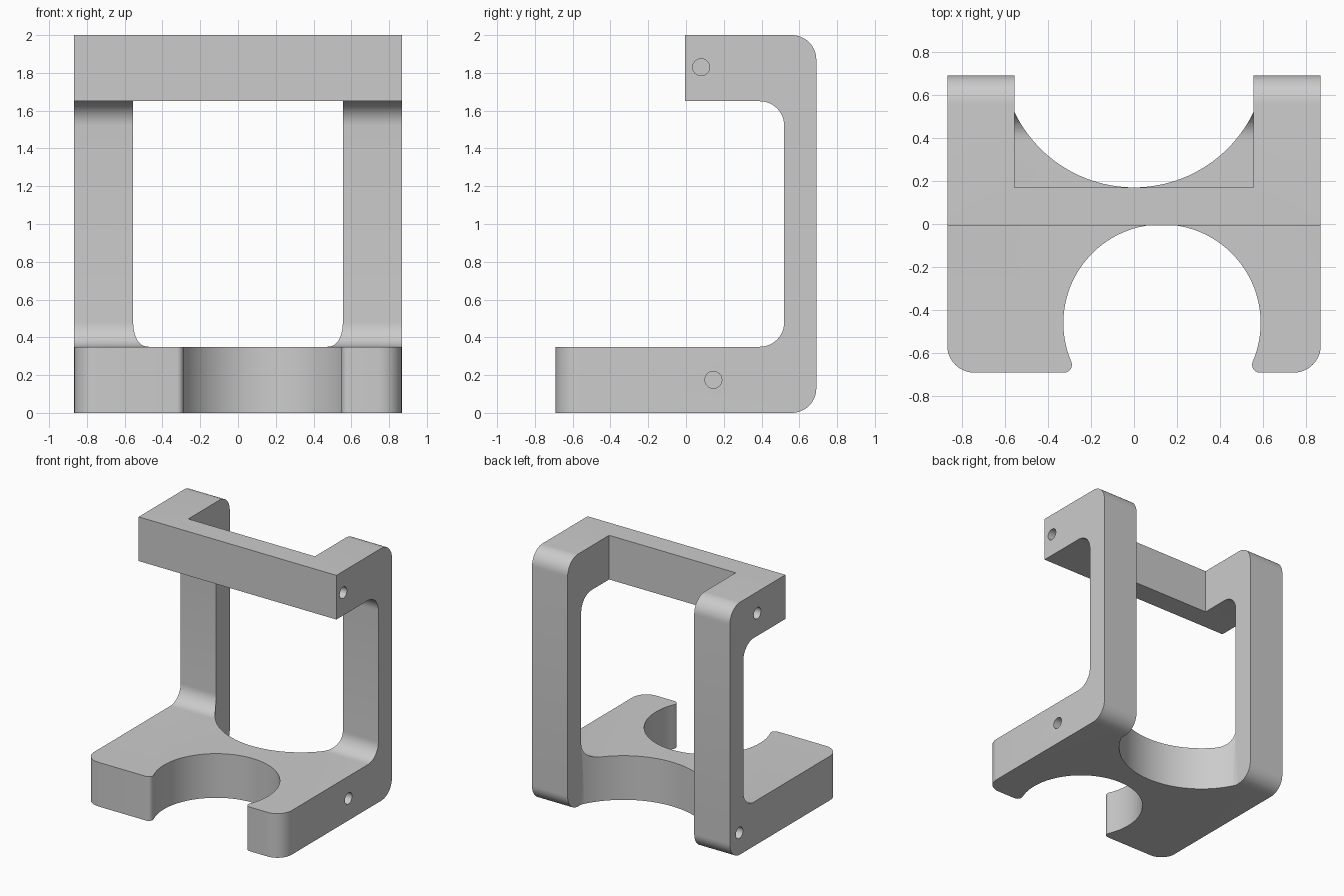
import bpy, bmesh
from math import sin, cos, pi, sqrt, atan2, asin, radians
from mathutils import Vector

if "Cube" in bpy.data.objects:
    bpy.data.objects.remove(bpy.data.objects["Cube"])

W, D = 0.867, 0.69          # half width, half depth
T = 0.35                    # thickness of the base and the top bar


def arc(cx, cy, r, a0, a1, n):
    return [(cx + r * cos(a0 + (a1 - a0) * i / n),
             cy + r * sin(a0 + (a1 - a0) * i / n)) for i in range(n + 1)]


def prism(name, pts, lo, hi, axis='z'):
    """Extrude a closed profile: xy along z, or yz along x."""
    bm = bmesh.new()
    put = (lambda a, b: (lo, a, b)) if axis == 'x' else (lambda a, b: (a, b, lo))
    face = bm.faces.new([bm.verts.new(put(a, b)) for a, b in pts])
    ext = bmesh.ops.extrude_face_region(bm, geom=[face])
    step = Vector((hi - lo, 0, 0)) if axis == 'x' else Vector((0, 0, hi - lo))
    bmesh.ops.translate(bm, vec=step,
                        verts=[v for v in ext['geom'] if isinstance(v, bmesh.types.BMVert)])
    bmesh.ops.recalc_face_normals(bm, faces=bm.faces)
    mesh = bpy.data.meshes.new(name)
    bm.to_mesh(mesh)
    bm.free()
    ob = bpy.data.objects.new(name, mesh)
    bpy.context.collection.objects.link(ob)
    return ob


def cut(body, cutter):
    cutter.hide_render = True
    mod = body.modifiers.new(cutter.name, 'BOOLEAN')
    mod.operation, mod.solver, mod.object = 'DIFFERENCE', 'EXACT', cutter
    bpy.context.view_layer.objects.active = body
    bpy.ops.object.modifier_apply(modifier=mod.name)
    bpy.data.objects.remove(cutter)


# C-shaped side profile, rounded at the back
R, post = 0.13, 0.52
side = [(-D, 0)]
side += arc(D - R, R, R, -pi / 2, 0, 12)
side += arc(D - R, 2 - R, R, 0, pi / 2, 12)
side += [(-0.006, 2), (-0.006, 2 - T)]
side += arc(post - R, 2 - T - R, R, pi / 2, 0, 12)
side += arc(post - R, T + R, R, 0, -pi / 2, 12)
side += [(-D, T)]
bracket = prism('bracket', side, -W, W, 'x')

# Rounded front corners of the base
bm = bmesh.new()
bm.from_mesh(bracket.data)
front = [e for e in bm.edges
         if all(v.co.y < -D + 0.01 for v in e.verts)
         and abs(e.verts[0].co.x - e.verts[1].co.x) < 0.01]
bmesh.ops.bevel(bm, geom=front, offset=0.125, segments=12, profile=0.5, affect='EDGES')
bm.to_mesh(bracket.data)
bm.free()

# Rear opening: curved through the base, square through the top bar
H, deep = 0.555, 0.17
sag = post - deep
big = (H * H + sag * sag) / (2 * sag)
a = asin(H / big)
scoop = arc(0, deep + big, big, -pi / 2 - a, -pi / 2 + a, 48) + [(H, 1), (-H, 1)]
cut(bracket, prism('base_scoop_cutter', scoop, -0.1, 1.0))
cut(bracket, prism('top_notch_cutter', [(-H, deep), (H, deep), (H, 1), (-H, 1)], 1.0, 2.1))

# Round front socket with rounded lips at its mouth
cx, cy, r, t = 0.13, -0.46, 0.458, 0.036
ly = -D + t
lx = sqrt((r + t) ** 2 - (ly - cy) ** 2)
a = atan2(ly - cy, lx)
socket = arc(cx, cy, r, a, pi - a, 72)
socket += arc(cx - lx, ly, t, -a, -pi / 2, 8)[1:]
socket += [(cx - lx, -0.9), (cx + lx, -0.9)]
socket += arc(cx + lx, ly, t, 3 * pi / 2, pi + a, 8)[:-1]
cut(bracket, prism('socket_cutter', socket, -0.1, 0.6))

# Blind screw holes in both sides
for s, y, z in ((1, 0.08, 1.83), (1, 0.145, 0.175), (-1, 0.345, 1.83), (-1, 0.57, 0.175)):
    ring = arc(y, z, 0.045, 0, 2 * pi, 24)[:-1]
    cut(bracket, prism('hole_cutter', ring, s * (W - 0.18), s * (W + 0.1), 'x'))

bpy.ops.object.select_all(action='DESELECT')
bracket.select_set(True)
bpy.context.view_layer.objects.active = bracket
bpy.ops.object.shade_smooth_by_angle(angle=radians(30))
